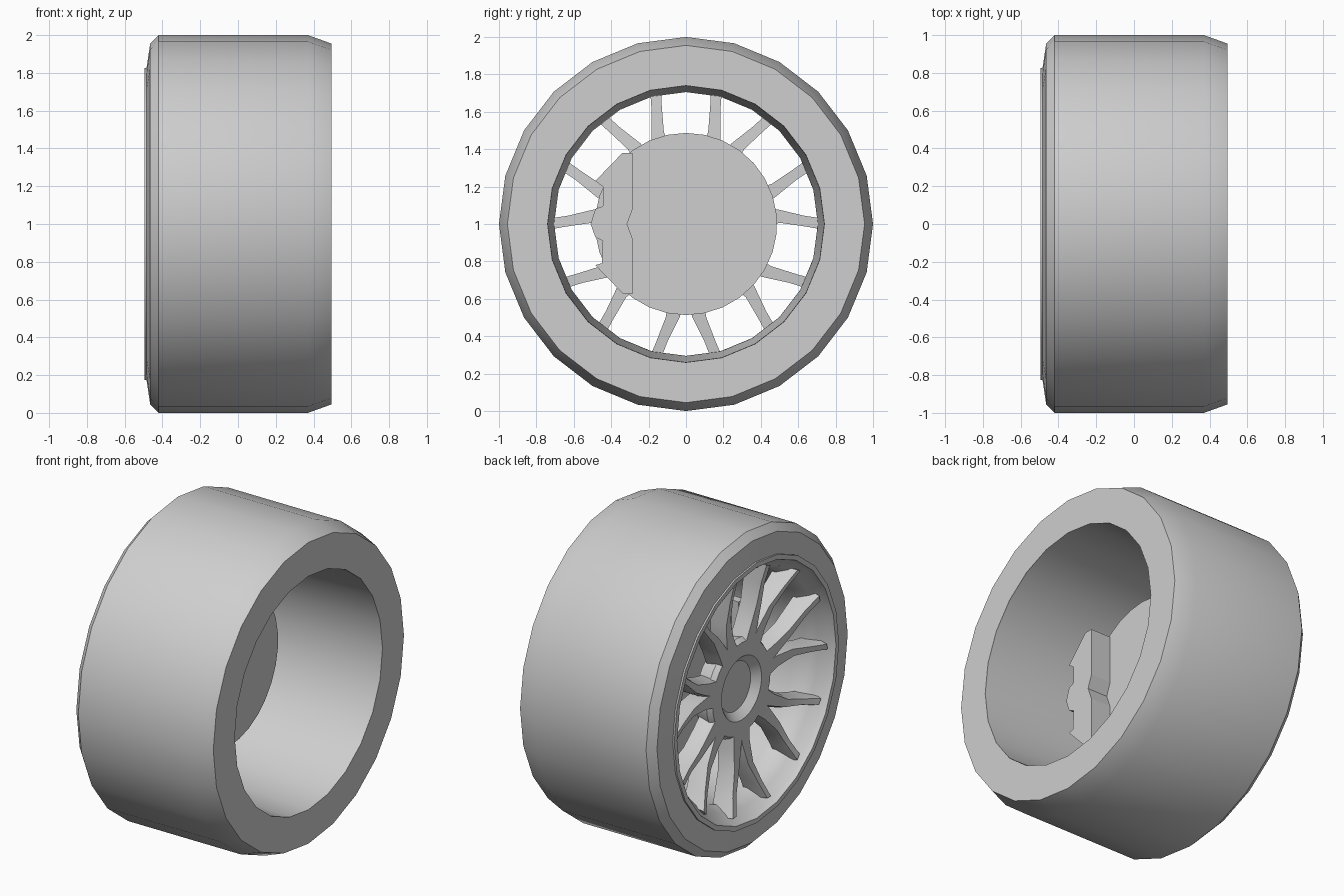
import bpy
import bmesh
import math
from math import sin, cos, pi

cube = bpy.data.objects.get("Cube")
if cube:
    bpy.data.objects.remove(cube, do_unlink=True)

# Single flat grey
GREY = (0.62, 0.62, 0.62, 1)
grey = bpy.data.materials.new("plain grey")
grey.use_nodes = True
grey.diffuse_color = GREY
grey.node_tree.nodes["Principled BSDF"].inputs["Base Color"].default_value = GREY

SPOKE_PAIRS = 7


def finish(name, bm, angle=32):
    """Turn a bmesh into a named, shaded object with its axle at z = 1."""
    bmesh.ops.recalc_face_normals(bm, faces=bm.faces)
    mesh = bpy.data.meshes.new(name)
    bm.to_mesh(mesh)
    bm.free()
    mesh.materials.append(grey)
    ob = bpy.data.objects.new(name, mesh)
    ob.location.z = 1
    bpy.context.collection.objects.link(ob)
    bpy.ops.object.select_all(action='DESELECT')
    ob.select_set(True)
    bpy.context.view_layer.objects.active = ob
    bpy.ops.object.shade_smooth_by_angle(angle=math.radians(angle))
    return ob


def lathe(name, profile, sides, closed):
    """Spin an (x, radius) profile about the axle; open profiles get caps."""
    bm = bmesh.new()
    rings = [[bm.verts.new((x, r * sin(2 * pi * i / sides), r * cos(2 * pi * i / sides)))
              for i in range(sides)] for x, r in profile]
    pairs = list(zip(rings, rings[1:]))
    if closed:
        pairs.append((rings[-1], rings[0]))
    else:
        bm.faces.new(rings[0])
        bm.faces.new(rings[-1])
    for a, b in pairs:
        for i in range(sides):
            j = (i + 1) % sides
            bm.faces.new((a[i], a[j], b[j], b[i]))
    return finish(name, bm)


# Tyre: tread, rounded shoulders, sidewalls
lathe("tyre", [(0.495, 0.74), (0.495, 0.955), (0.37, 1), (-0.42, 1),
               (-0.465, 0.955), (-0.485, 0.82), (-0.46, 0.8)], 24, True)

# Rim: barrel narrowing towards the spokes, then flaring to the outer lip
lathe("rim", [(0.49, 0.739), (-0.26, 0.708), (-0.34, 0.705), (-0.41, 0.74),
              (-0.46, 0.785), (-0.495, 0.795), (-0.495, 0.825),
              (-0.475, 0.825), (-0.4, 0.785), (0.47, 0.741)], 24, True)

# Hub plate with recessed centre
lathe("hub", [(-0.27, 0.29), (-0.36, 0.31), (-0.39, 0.29), (-0.39, 0.2),
              (-0.345, 0.155)], 28, False)

# Brake disc
lathe("brake_disc", [(-0.06, 0.487), (-0.12, 0.487)], 30, False)

# Spokes: tapered bars with bevelled sides, in V-shaped pairs
# radius, sideways offset, front half-width, back half-width, front x, back x
STATIONS = [(0.22, 0.03, 0.05, 0.06, -0.389, -0.28),
            (0.36, 0.042, 0.036, 0.052, -0.392, -0.29),
            (0.5, 0.07, 0.024, 0.037, -0.405, -0.3),
            (0.64, 0.128, 0.018, 0.03, -0.43, -0.31),
            (0.755, 0.172, 0.018, 0.032, -0.462, -0.32)]


def add_spoke(bm, angle, side):
    rings = []
    for r, off, front, back, xf, xb in STATIONS:
        ring = []
        height = math.sqrt(r * r - off * off)
        for x, w in ((xf, -front), (xf, front), (xf + 0.04, back),
                     (xb, back), (xb, -back), (xf + 0.04, -back)):
            t = side * off + w
            ring.append(bm.verts.new((x, t * cos(angle) + height * sin(angle),
                                      height * cos(angle) - t * sin(angle))))
        rings.append(ring)
    for a, b in zip(rings, rings[1:]):
        for i in range(len(a)):
            j = (i + 1) % len(a)
            bm.faces.new((a[i], a[j], b[j], b[i]))
    bm.faces.new(rings[0])
    bm.faces.new(rings[-1])


spokes = bmesh.new()
for k in range(SPOKE_PAIRS):
    for side in (-1, 1):
        add_spoke(spokes, pi + 2 * pi * k / SPOKE_PAIRS, side)
finish("spokes", spokes)

# Brake caliper: outline in y and z (relative to the axle), extruded along x
OUTLINE = [(-0.285, 0.38), (-0.285, 0.08), (-0.315, 0), (-0.285, -0.08),
           (-0.285, -0.375), (-0.335, -0.375), (-0.485, -0.22), (-0.45, -0.21),
           (-0.445, -0.09), (-0.485, -0.07), (-0.51, 0), (-0.485, 0.08),
           (-0.445, 0.095), (-0.445, 0.2), (-0.485, 0.23), (-0.34, 0.38)]
bm = bmesh.new()
face = bm.faces.new([bm.verts.new((0.08, y, z)) for y, z in OUTLINE])
extruded = bmesh.ops.extrude_face_region(bm, geom=[face], use_keep_orig=True)
moved = [g for g in extruded["geom"] if isinstance(g, bmesh.types.BMVert)]
bmesh.ops.translate(bm, verts=moved, vec=(-0.25, 0, 0))
finish("brake_caliper", bm, 20)
